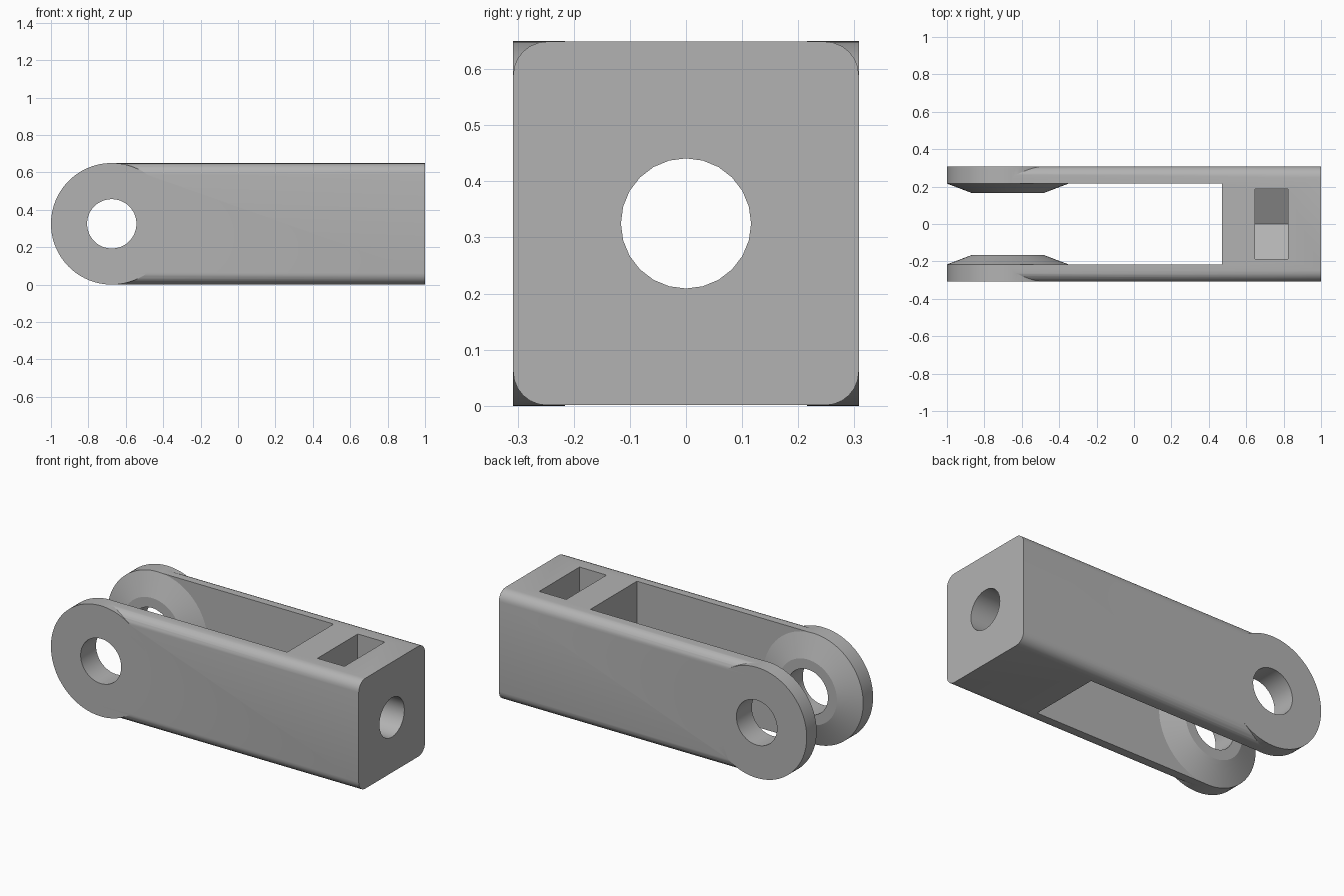
import bpy
import bmesh
from math import cos, sin, pi, radians
from mathutils import Vector

default = bpy.data.objects.get("Cube")
if default:
    bpy.data.objects.remove(default, do_unlink=True)

MID = 0.325          # height of the main axis
EYE_X = -0.675       # centre of the eye ends
HALF_W = 0.308       # half width of the fork
GAP = 0.216          # half width of the slot

grey = bpy.data.materials.new("plain grey")
grey.use_nodes = True
GREY = (0.45, 0.45, 0.45, 1)
grey.diffuse_color = GREY
grey.node_tree.nodes["Principled BSDF"].inputs["Base Color"].default_value = GREY


def loft(name, rings):
    """Solid skinned through closed rings of equal length, capped at both ends."""
    bm = bmesh.new()
    loops = [[bm.verts.new(p) for p in ring] for ring in rings]
    n = len(loops[0])
    for a, b in zip(loops, loops[1:]):
        for i in range(n):
            j = (i + 1) % n
            bm.faces.new((a[i], a[j], b[j], b[i]))
    bm.faces.new(loops[0])
    bm.faces.new(loops[-1])
    bmesh.ops.recalc_face_normals(bm, faces=bm.faces)
    mesh = bpy.data.meshes.new(name)
    bm.to_mesh(mesh)
    bm.free()
    mesh.materials.append(grey)
    obj = bpy.data.objects.new(name, mesh)
    bpy.context.collection.objects.link(obj)
    return obj


def along_x(name, outline, x0, x1):
    return loft(name, [[Vector((x, y, z)) for y, z in outline] for x in (x0, x1)])


def turned_y(name, profile, sides):
    """Round part about the eye axis from (radius, y) pairs."""
    angles = [2 * pi * i / sides for i in range(sides)]
    return loft(name, [[Vector((EYE_X + r * cos(a), y, MID + r * sin(a)))
                        for a in angles] for r, y in profile])


def circle(r, sides, start=0.0):
    return [(r * cos(start + 2 * pi * i / sides), MID + r * sin(start + 2 * pi * i / sides))
            for i in range(sides)]


def rectangle(w, z0, z1):
    return [(-w, z0), (w, z0), (w, z1), (-w, z1)]


def rounded_rectangle(w, h, r, steps=6):
    pts = []
    for k, (sy, sz) in enumerate([(1, 1), (-1, 1), (-1, -1), (1, -1)]):
        for i in range(steps + 1):
            a = pi / 2 * (k + i / steps)
            pts.append((sy * (w - r) + r * cos(a), MID + sz * (h - r) + r * sin(a)))
    return pts


def combine(target, tool, operation):
    mod = target.modifiers.new(tool.name, "BOOLEAN")
    mod.operation = operation
    mod.solver = "EXACT"
    mod.object = tool
    bpy.context.view_layer.objects.active = target
    bpy.ops.object.modifier_apply(modifier=mod.name)
    bpy.data.objects.remove(tool, do_unlink=True)


# Rounded bar with the long slot between the arms
fork = along_x("fork_body", rounded_rectangle(HALF_W, 0.324, 0.06), EYE_X, 1)
combine(fork, along_x("slot", rectangle(GAP, -0.1, 0.8), -1.2, 0.47), "DIFFERENCE")

# Round eye ends with tapered inner bosses
for side in (-1, 1):
    eye = turned_y("eye", [(0.325, side * HALF_W), (0.325, side * GAP),
                           (0.19, side * 0.165)], 96)
    combine(fork, eye, "UNION")

# Pin hole, lengthwise threaded-rod hole and hexagonal nut pocket
combine(fork, turned_y("pin_hole", [(0.132, -0.5), (0.132, 0.5)], 48), "DIFFERENCE")
combine(fork, along_x("rod_hole", circle(0.116, 24), 0.3, 1.2), "DIFFERENCE")
hexagon = circle(0.187 / cos(pi / 6), 6, pi / 6)
pocket = [hexagon[3], hexagon[4], hexagon[5], (hexagon[5][0], 0.8), (hexagon[3][0], 0.8)]
pocket[0] = (hexagon[2][0], hexagon[3][1])
combine(fork, along_x("nut_pocket", pocket, 0.647, 0.823), "DIFFERENCE")

bpy.ops.object.select_all(action="DESELECT")
fork.select_set(True)
bpy.context.view_layer.objects.active = fork
bpy.ops.object.shade_smooth_by_angle(angle=radians(20))
